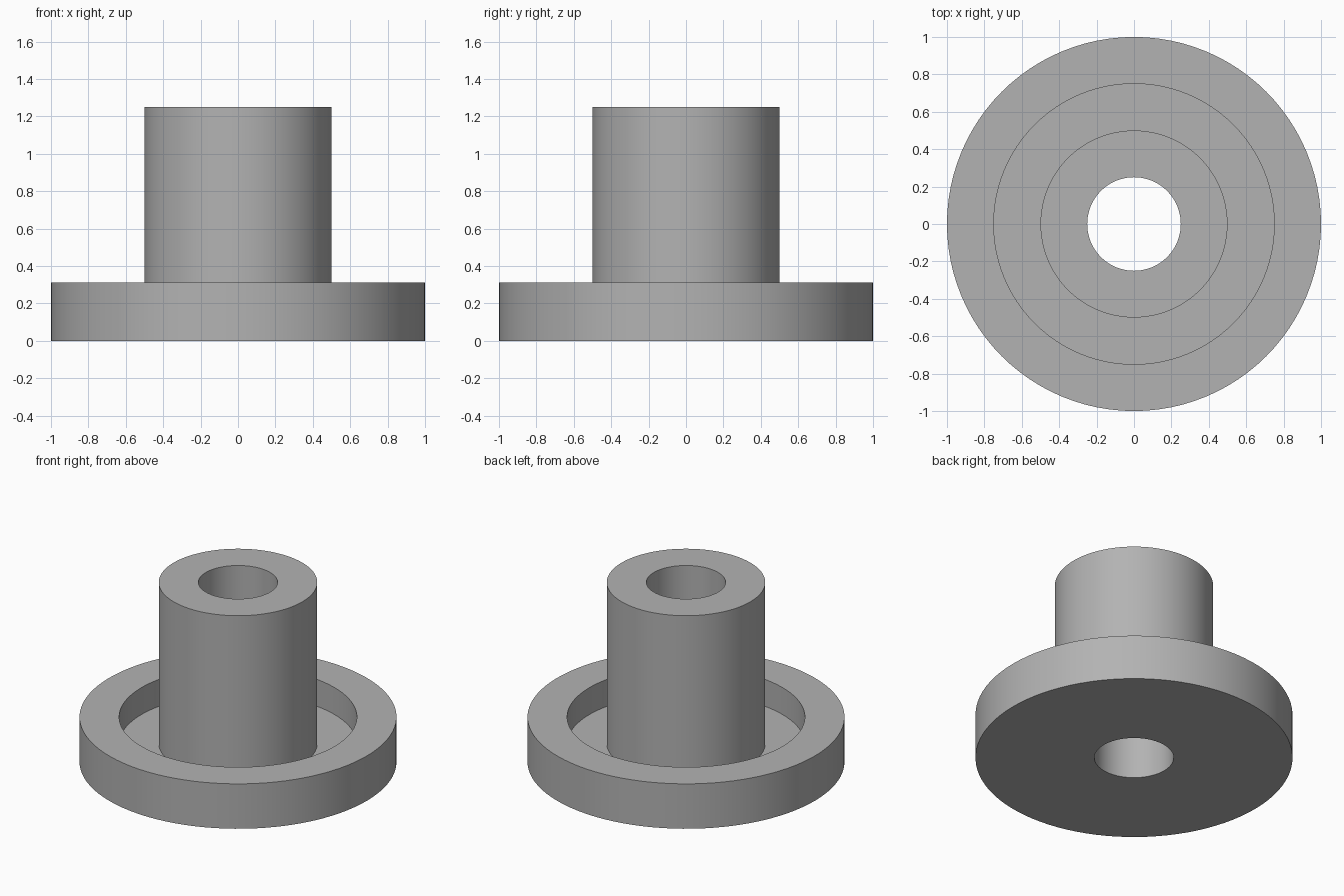
import bpy, bmesh, math

cube = bpy.data.objects.get("Cube")
if cube:
    bpy.data.objects.remove(cube, do_unlink=True)

SEGMENTS = 96

grey = bpy.data.materials.new("plain grey")
grey.use_nodes = True
colour = (0.45, 0.45, 0.45, 1)
grey.diffuse_color = colour
grey.node_tree.nodes["Principled BSDF"].inputs["Base Color"].default_value = colour


def lathe(name, profile):
    """Spin a closed (radius, height) profile around the z axis."""
    bm = bmesh.new()
    verts = [bm.verts.new((r, 0, z)) for r, z in profile]
    edges = [bm.edges.new((v, verts[(i + 1) % len(verts)])) for i, v in enumerate(verts)]
    bmesh.ops.spin(bm, geom=verts + edges, cent=(0, 0, 0), axis=(0, 0, 1),
                   angle=math.tau, steps=SEGMENTS, use_duplicate=False)
    bmesh.ops.remove_doubles(bm, verts=bm.verts, dist=1e-4)
    bmesh.ops.recalc_face_normals(bm, faces=bm.faces)
    mesh = bpy.data.meshes.new(name)
    bm.to_mesh(mesh)
    bm.free()
    mesh.materials.append(grey)
    obj = bpy.data.objects.new(name, mesh)
    bpy.context.collection.objects.link(obj)
    bpy.ops.object.select_all(action="DESELECT")
    obj.select_set(True)
    bpy.context.view_layer.objects.active = obj
    bpy.ops.object.shade_smooth_by_angle(angle=math.radians(30))
    return obj


# Bored sleeve rising from a flange with a ring-shaped recess
bore, sleeve, recess, rim = 0.25, 0.5, 0.75, 1.0
floor, flange_top, sleeve_top = 0.125, 0.3125, 1.25
lathe("flanged_bushing", [
    (bore, 0), (rim, 0), (rim, flange_top), (recess, flange_top),
    (recess, floor), (sleeve, floor), (sleeve, sleeve_top), (bore, sleeve_top),
])
